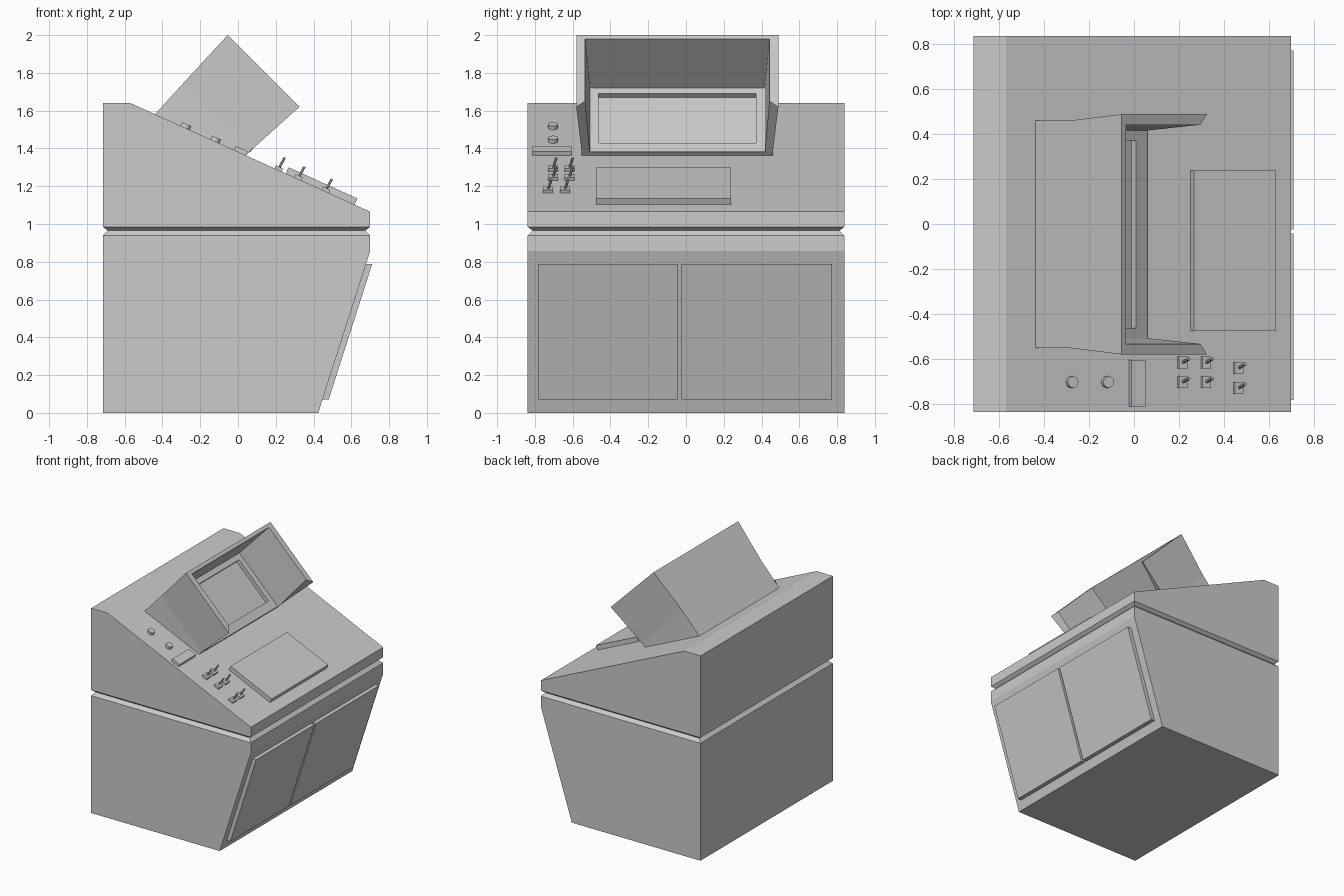
import bpy, bmesh, math
from mathutils import Matrix, Vector

if "Cube" in bpy.data.objects:
    bpy.data.objects.remove(bpy.data.objects["Cube"])

TILT = math.atan2(0.575, 1.27)          # slope of the control panel


def finish(bm, name):
    bmesh.ops.recalc_face_normals(bm, faces=bm.faces)
    mesh = bpy.data.meshes.new(name)
    bm.to_mesh(mesh)
    bm.free()
    ob = bpy.data.objects.new(name, mesh)
    bpy.context.collection.objects.link(ob)
    return ob


def loft(bm, rings, skip=()):
    """Bridge four-cornered rings, cap both ends; skip = steps left open on edge 0."""
    loops = [[bm.verts.new(p) for p in r] for r in rings]
    for s, (a, b) in enumerate(zip(loops, loops[1:])):
        for i in range(4):
            if i == 0 and s in skip:
                continue
            j = (i + 1) % 4
            bm.faces.new((a[i], a[j], b[j], b[i]))
    bm.faces.new(loops[0])
    bm.faces.new(loops[-1])
    return loops


def panel_matrix(x, y, lift=0.0):
    """Frame lying on the sloping panel, local z pointing out of it."""
    z = 1.065 + (0.70 - x) * math.tan(TILT)
    return (Matrix.Translation((x, y, z)) @ Matrix.Rotation(TILT, 4, 'Y')
            @ Matrix.Translation((0, 0, lift)))


def panel_box(name, x, y, length, width, height):
    bm = bmesh.new()
    size = Matrix.Diagonal((length, width, height + 0.01, 1))
    bmesh.ops.create_cube(bm, size=1, matrix=panel_matrix(x, y, height / 2 - 0.005) @ size)
    return finish(bm, name)


def rod(name, matrix, radius, depth, sides):
    bm = bmesh.new()
    bmesh.ops.create_cone(bm, cap_ends=True, segments=sides, radius1=radius,
                          radius2=radius, depth=depth, matrix=matrix)
    return finish(bm, name)


# Cabinet body with slanted front, V groove all round and sloping console top
bm = bmesh.new()
H = 0.838
loft(bm, [[(x0, -h, z), (x1, -h, z), (x1, h, z), (x0, h, z)] for z, x0, x1, h in (
    (0, -0.715, 0.425, H), (0.857, -0.715, 0.70, H), (0.94, -0.715, 0.70, H),
    (0.965, -0.69, 0.675, H - 0.025), (0.985, -0.715, 0.70, H),
    (1.065, -0.715, 0.70, H), (1.64, -0.715, -0.57, H))])
finish(bm, "cabinet_body")

# Two door panels on the slanted front
for side, y0, y1 in (("left", -0.783, -0.042), ("right", -0.024, 0.773)):
    bm = bmesh.new()
    loft(bm, [[(0.44, y, 0.07), (0.48, y, 0.07), (0.71, y, 0.787), (0.67, y, 0.787)]
              for y in (y0, y1)])
    finish(bm, side + "_door")

# Screen hood: outer shell, open-bottomed mouth, bezel and recessed screen
bm = bmesh.new()
YC = -0.046
sections = (                              # top x, z, bottom x, z, half width
    (-0.47, 1.548, -0.12, 1.19, 0.506),
    (-0.29, 1.745, 0.062, 1.384, 0.506),  # end of the straight part
    (-0.055, 2.0, 0.325, 1.62, 0.535),    # mouth, outer edge
    (-0.035, 1.98, 0.295, 1.65, 0.488),   # mouth, inner edge
    (-0.28, 1.72, 0.062, 1.378, 0.463),   # bezel, outer edge
    (-0.25, 1.69, 0.01, 1.43, 0.4175),    # bezel, inner edge
    (-0.271, 1.669, -0.011, 1.409, 0.4175))
L = loft(bm, [[(bx, YC - h, bz), (bx, YC + h, bz), (tx, YC + h, tz), (tx, YC - h, tz)]
              for tx, tz, bx, bz, h in sections], skip=(1, 2, 3))
for i in (0, 1):                          # lower edges of the side walls
    bm.faces.new([L[k][i] for k in (1, 2, 3, 4)])
bm.faces.new((L[1][0], L[1][1], L[4][1], L[4][0]))
finish(bm, "screen_hood")

# Raised keyboard plate and small label plate
panel_box("keyboard_plate", 0.435, -0.119, 0.40, 0.715, 0.036)
panel_box("small_plate", 0.01, -0.709, 0.07, 0.208, 0.024)

# Round push buttons
for n, x in enumerate((-0.28, -0.122)):
    rod(f"button_{n + 1}", panel_matrix(x, -0.704, 0.008), 0.026, 0.028, 12)

# Toggle switches: base block plus leaning lever
lean = Vector((0.03, 0.017, 0.055))
lever_turn = lean.to_track_quat('Z', 'Y').to_matrix().to_4x4()
count = 0
for x, ys in ((0.212, (-0.704, -0.617)), (0.317, (-0.704, -0.617)), (0.462, (-0.73, -0.641))):
    for y in ys:
        count += 1
        panel_box(f"switch_base_{count}", x, y, 0.042, 0.053, 0.018)
        start = panel_matrix(x, y, 0.01).translation
        rod(f"switch_lever_{count}", Matrix.Translation(start + lean / 2) @ lever_turn,
            0.007, lean.length, 8)
